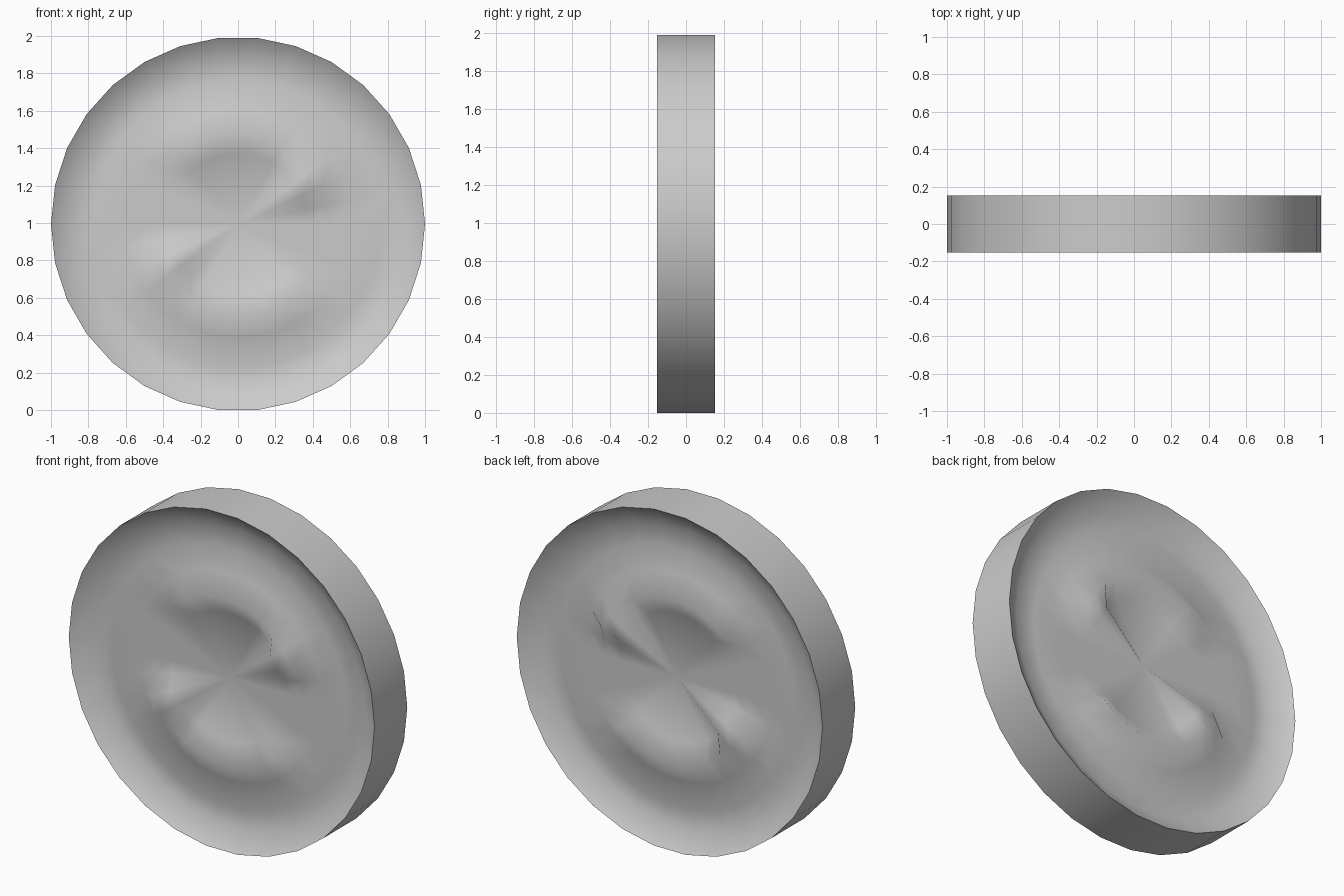
import bpy, bmesh, math

if "Cube" in bpy.data.objects:
    bpy.data.objects.remove(bpy.data.objects["Cube"])

SIDES = 30
CZ = math.cos(math.radians(6))      # lowest facet rests on z = 0
FLOOR, RIDGE = 0.08, 0.15

# rings of the face: radius, base height, kind of relief
RINGS = [(0.38, FLOOR, "bar"), (0.49, FLOOR, "arc"), (0.61, FLOOR, ""),
         (0.77, 0.08, ""), (0.88, 0.068, ""), (1.0, 0.153, "")]


def height(step, base, kind):
    # relief repeats after half a turn: a diagonal bar running into two arcs
    s = step % (SIDES // 2)
    if kind == "bar" and s in (2, 3):
        return RIDGE - 0.01
    if kind == "arc" and 2 <= s <= 11:
        return RIDGE
    return base


bm = bmesh.new()


def ring(radius, y_at):
    vs = []
    for i in range(SIDES):
        a = 2 * math.pi * i / SIDES
        vs.append(bm.verts.new((radius * math.cos(a), y_at(i), CZ + radius * math.sin(a))))
    return vs


# front face: centre fan followed by rings, then half of the outer wall
centre = bm.verts.new((0, -FLOOR, CZ))
loops = [ring(r, lambda i, b=b, k=k: -height(i, b, k)) for r, b, k in RINGS]
loops.append(ring(1.0, lambda i: 0.0))
for i in range(SIDES):
    j = (i + 1) % SIDES
    bm.faces.new((centre, loops[0][i], loops[0][j]))
    for a, b in zip(loops, loops[1:]):
        bm.faces.new((a[i], b[i], b[j], a[j]))
bm.normal_update()

mesh = bpy.data.meshes.new("relief_disc")
bm.to_mesh(mesh)
bm.free()
disc = bpy.data.objects.new("relief_disc", mesh)
bpy.context.collection.objects.link(disc)
bpy.context.view_layer.objects.active = disc
disc.select_set(True)

# the back repeats the front
mirror = disc.modifiers.new("mirror_back", "MIRROR")
mirror.use_axis = (False, True, False)
bpy.ops.object.modifier_apply(modifier=mirror.name)

bpy.ops.object.shade_smooth_by_angle(angle=math.radians(88))
